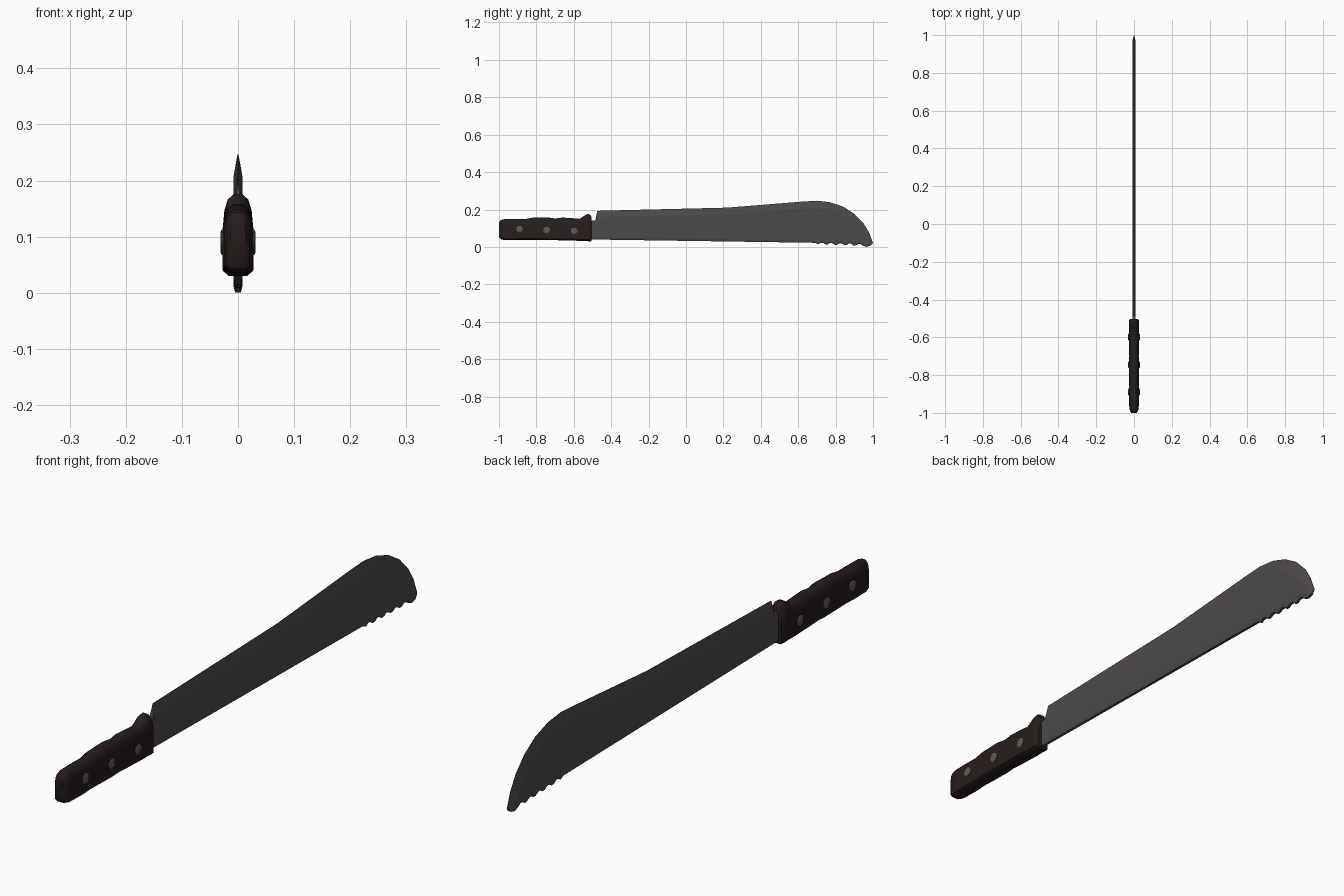
import bpy, bmesh, math

if "Cube" in bpy.data.objects:
    bpy.data.objects.remove(bpy.data.objects["Cube"])


def material(name, rgb):
    m = bpy.data.materials.new(name)
    m.diffuse_color = (*rgb, 1)
    m.use_nodes = True
    m.node_tree.nodes["Principled BSDF"].inputs["Base Color"].default_value = m.diffuse_color
    return m


STEEL = material("dark steel", (0.075, 0.069, 0.067))
WOOD = material("dark brown wood", (0.021, 0.012, 0.012))
RIVET = material("grey rivet metal", (0.11, 0.11, 0.11))


def loft(name, rings, mat):
    """Skin equal-length closed rings and cap both ends."""
    bm = bmesh.new()
    rows = [[bm.verts.new(p) for p in ring] for ring in rings]
    n = len(rows[0])
    for a, b in zip(rows, rows[1:]):
        for i in range(n):
            j = (i + 1) % n
            bm.faces.new((a[i], a[j], b[j], b[i]))
    bm.faces.new(rows[0])
    bm.faces.new(rows[-1])
    bmesh.ops.remove_doubles(bm, verts=bm.verts, dist=1e-5)
    bmesh.ops.recalc_face_normals(bm, faces=bm.faces)
    mesh = bpy.data.meshes.new(name)
    bm.to_mesh(mesh)
    bm.free()
    mesh.materials.append(mat)
    ob = bpy.data.objects.new(name, mesh)
    bpy.context.collection.objects.link(ob)
    return ob


def smooth(ob, degrees):
    bpy.ops.object.select_all(action='DESELECT')
    ob.select_set(True)
    bpy.context.view_layer.objects.active = ob
    bpy.ops.object.shade_smooth_by_angle(angle=math.radians(degrees))


# Blade: flat side outline, each point paired with a rim point (y, z, half thickness)
HALF = 0.008
edge = [(-.475, .193), (.22, .21), (.62, .242), (.70, .247), (.77, .239), (.84, .215),
        (.90, .177), (.95, .125), (.98, .075), (1.0, .02)]
inner = [(-.478, .158), (.22, .173), (.62, .204), (.69, .207), (.75, .200), (.81, .181),
         (.865, .147), (.912, .102), (.947, .06), (.972, .022)]
outline = [(i, e, 0.0008) for i, e in zip(inner, edge)]
# scalloped back near the tip, then the straight spine
back = [(.985, .006), (.965, 0.0)]
for k in range(20):
    y = .945 - k * .0125
    back.append((y, .011 + (.945 - y) * .03 + .006 * math.sin(k * math.pi / 2 - .8)))
back += [(.69, .022), (-.52, .04)]
outline += [((min(y, .972), z + .012), (y, z), 0.005) for y, z in back]
# tang inside the handle and the notch at the heel
outline += [(p, p, HALF) for p in [(-.52, .14), (-.485, .14)]]

blade = loft("blade", [
    [(-HALF, *s) for s, r, t in outline],
    [(-t, *r) for s, r, t in outline],
    [(t, *r) for s, r, t in outline],
    [(HALF, *s) for s, r, t in outline]], STEEL)

# Handle: rounded sections (y, bottom, top, half width) with finger swells and a guard
half = [(.6, 0), (1, .06), (1, .6), (.9, .8), (.68, .93), (.28, 1)]
section = half + [(-x, z) for x, z in reversed(half)]
stations = [(-1, .055, .13, .014), (-.992, .042, .143, .021), (-.97, .036, .149, .025),
            (-.90, .037, .148, .028), (-.86, .037, .149, .025), (-.82, .037, .156, .027),
            (-.74, .036, .158, .028), (-.70, .036, .152, .025), (-.66, .035, .157, .027),
            (-.60, .034, .153, .028), (-.57, .032, .150, .027), (-.553, .032, .160, .027),
            (-.535, .031, .173, .027), (-.52, .03, .176, .027), (-.508, .03, .168, .025),
            (-.504, .034, .155, .021)]
handle = loft("handle", [[(x * w, y, a + z * (b - a)) for x, z in section]
                         for y, a, b, w in stations], WOOD)
smooth(handle, 40)

# Rivets through the handle
for k, (y, z) in enumerate([(-.89, .095), (-.745, .09), (-.598, .085)]):
    rings = [[(x, y + r * math.cos(a), z + r * math.sin(a))
              for a in (i * math.tau / 12 for i in range(12))]
             for x, r in [(-.031, .014), (-.029, .018), (.029, .018), (.031, .014)]]
    loft(f"rivet_{k + 1}", rings, RIVET)
